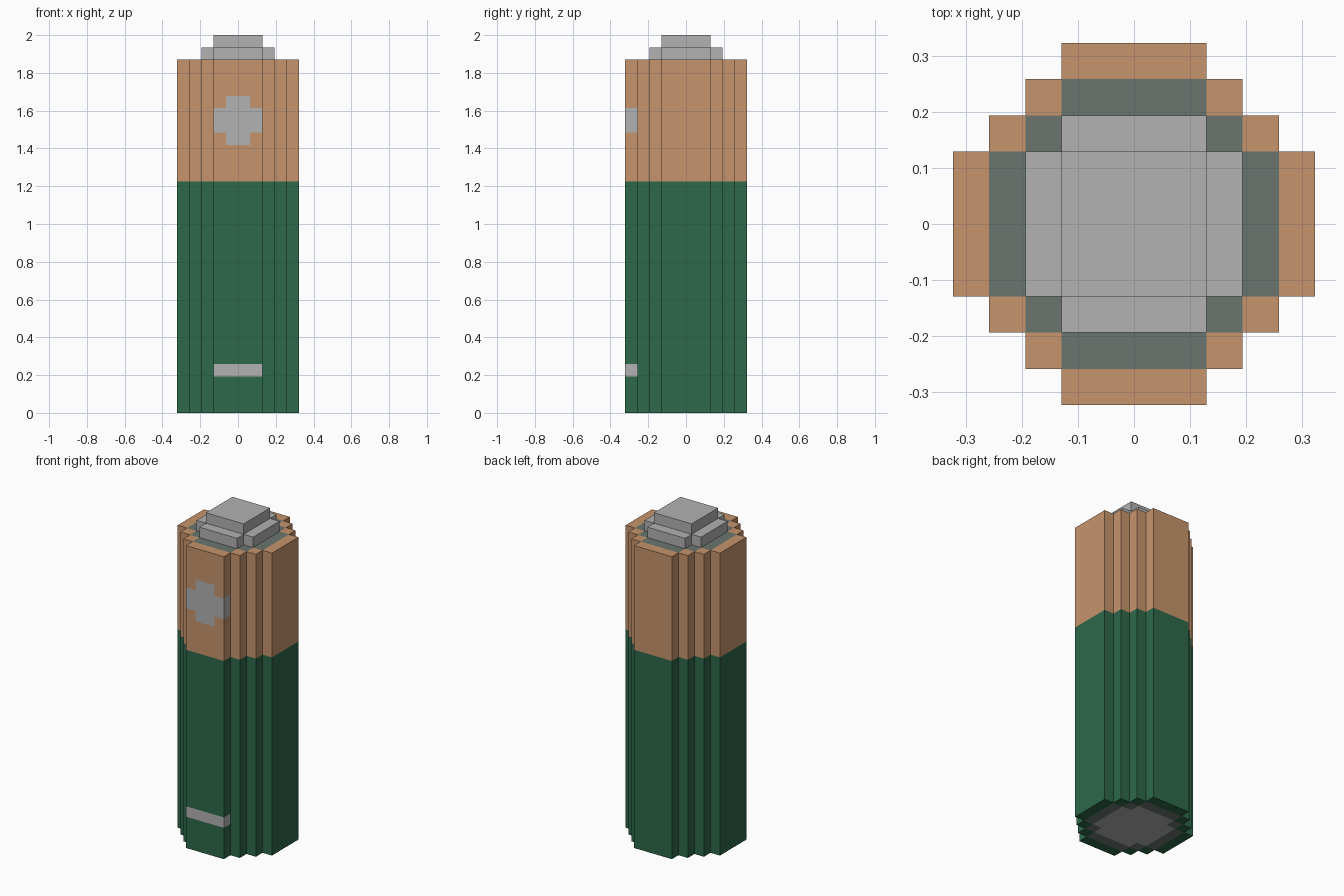
import bpy, bmesh, math

if "Cube" in bpy.data.objects:
    bpy.data.objects.remove(bpy.data.objects["Cube"])

V = 2 / 31  # size of one block; all measures below are in blocks


def lin(c):
    c /= 255
    return c / 12.92 if c <= 0.04045 else ((c + 0.055) / 1.055) ** 2.4


def material(name, r, g, b):
    m = bpy.data.materials.new(name)
    m.diffuse_color = (lin(r), lin(g), lin(b), 1)
    m.use_nodes = True
    m.node_tree.nodes["Principled BSDF"].inputs["Base Color"].default_value = m.diffuse_color
    return m


GREEN, COPPER, STEEL, SEAL = range(4)
mats = [material("green wrap", 45, 104, 74), material("copper wrap", 198, 148, 108),
        material("steel grey", 178, 178, 178), material("grey green seal", 106, 117, 111)]


def inside(x, y, r):
    """True if the cell centred at x, y lies in the stepped disc of radius r."""
    a, b = math.ceil(abs(x)), math.ceil(abs(y))
    return max(a, b) <= r and a + b <= r + 2


def stepped_prism(name, r, levels, colour):
    """Stepped round column; colour(centre, normal) picks each face's material."""
    bm = bmesh.new()

    def quad(*pts):
        bm.faces.new([bm.verts.new(p) for p in pts])

    lo, hi = levels[0], levels[-1]
    for i in range(-r, r):
        for j in range(-r, r):
            x, y = i + 0.5, j + 0.5
            if not inside(x, y, r):
                continue
            c = [(i, j), (i + 1, j), (i + 1, j + 1), (i, j + 1)]
            quad(*[(*p, hi) for p in c])
            quad(*[(*p, lo) for p in reversed(c)])
            # walls only where the neighbouring cell is empty
            for k, (dx, dy) in enumerate([(0, -1), (1, 0), (0, 1), (-1, 0)]):
                if not inside(x + dx, y + dy, r):
                    p, q = c[k], c[(k + 1) % 4]
                    for z0, z1 in zip(levels, levels[1:]):
                        quad((*p, z0), (*q, z0), (*q, z1), (*p, z1))
    bmesh.ops.remove_doubles(bm, verts=bm.verts, dist=0.001)
    bm.normal_update()
    for f in bm.faces:
        f.material_index = colour(f.calc_center_median(), f.normal)
    bmesh.ops.scale(bm, vec=(V, V, V), verts=bm.verts)
    me = bpy.data.meshes.new(name)
    bm.to_mesh(me)
    bm.free()
    for m in mats:
        me.materials.append(m)
    ob = bpy.data.objects.new(name, me)
    bpy.context.collection.objects.link(ob)
    return ob


def body_colour(c, n):
    # end caps: steel centre, seal ring, wrapped rim
    if abs(n.z) > 0.5:
        if inside(c.x, c.y, 3):
            return STEEL
        if inside(c.x, c.y, 4):
            return SEAL
    # plus and minus marks on the front rib, wrapping onto its sides
    elif c.y < -4 and abs(c.x) < 2.1:
        minus = 3 < c.z < 4
        plus = 23 < c.z < 25 or (22 < c.z < 26 and abs(c.x) < 1)
        if minus or plus:
            return STEEL
    return COPPER if c.z > 19 else GREEN


# battery body with its two wraps
stepped_prism("battery_body", 5, [0, 3, 4, 19, 22, 23, 25, 26, 29], body_colour)
# raised contact on top
stepped_prism("terminal_base", 3, [29, 30], lambda c, n: STEEL)
stepped_prism("terminal_cap", 2, [30, 31], lambda c, n: STEEL)
